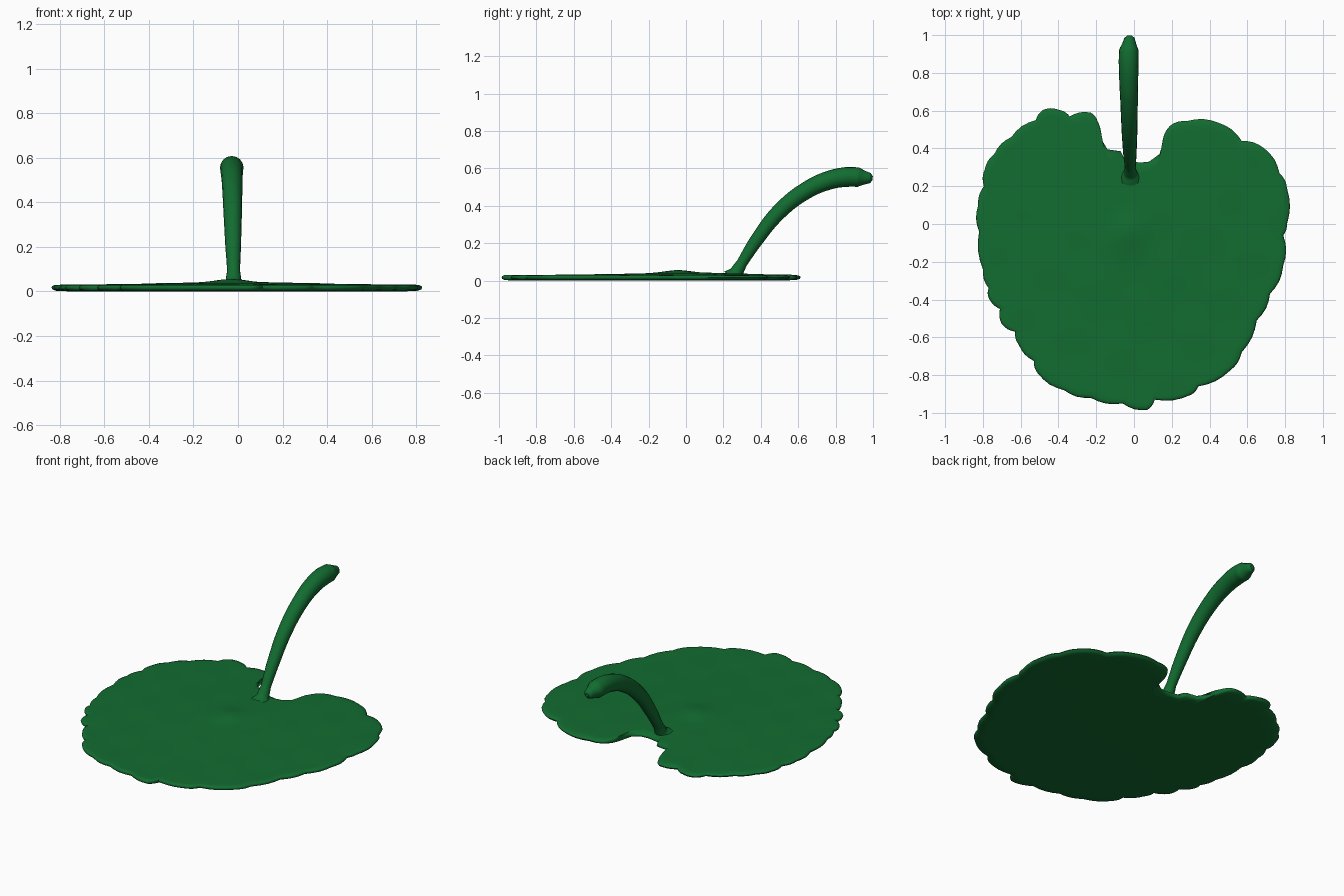
import bpy, bmesh, math
from mathutils import Vector

if "Cube" in bpy.data.objects:
    bpy.data.objects.remove(bpy.data.objects["Cube"])

mat = bpy.data.materials.new("leaf_green")
mat.diffuse_color = (0.006, 0.15, 0.03, 1)
mat.use_nodes = True
mat.node_tree.nodes["Principled BSDF"].inputs["Base Color"].default_value = mat.diffuse_color

# Leaf outline: valleys between the scallops, clockwise from the notch
valleys = [(.15, .42), (.19, .52), (.28, .545), (.45, .535), (.57, .44), (.69, .40),
           (.77, .27), (.81, .19), (.81, 0), (.79, -.06), (.79, -.22), (.72, -.37),
           (.65, -.51), (.57, -.68), (.51, -.775), (.34, -.86), (.30, -.905),
           (.11, -.93), (.07, -.985), (-.06, -.95), (-.23, -.92), (-.37, -.88),
           (-.51, -.79), (-.53, -.725), (-.61, -.64), (-.63, -.57), (-.70, -.53),
           (-.71, -.45), (-.77, -.39), (-.77, -.34), (-.80, -.24), (-.82, -.04),
           (-.825, .10), (-.795, .20), (-.79, .29), (-.74, .37), (-.65, .46),
           (-.52, .55), (-.48, .605), (-.40, .605), (-.34, .57), (-.23, .59),
           (-.195, .55), (-.18, .46)]
notch = [(-.14, .395), (-.07, .385), (-.05, .34), (.03, .325), (.08, .33), (.135, .37)]
outline = []
for a, b in zip(valleys, valleys[1:]):
    a, b = Vector(a), Vector(b)
    d = b - a
    out = Vector((-d.y, d.x)).normalized()
    for i in range(4):
        t = i / 4
        bulge = min(.1 * d.length, .016) * math.sin(math.pi * t)
        outline.append(a + d * t + out * bulge)
outline += [Vector(valleys[-1])] + [Vector(p) for p in notch]


def top_height(x, y):
    """Gentle dome, a small central bump and faint ripples."""
    r = math.hypot(x, y)
    d = math.hypot(x + .03, y + .04)
    return (.029 + .013 * math.exp(-(r / .45) ** 2) + .014 * math.exp(-(d / .09) ** 2)
            + .0012 * math.sin(14 * x + 5 * y) * math.sin(17 * y - 4 * x))


# Leaf blade: concentric rings over the top, round the rim, flat underneath
centre = Vector((0, -.4))
bm = bmesh.new()


def ring(scale, height):
    row = []
    for p in outline:
        q = centre + (p - centre) * scale
        row.append(bm.verts.new((q.x, q.y, height(q.x, q.y))))
    return row


rows = [ring(i / 26, top_height) for i in range(1, 26)]
rows += [ring(.985, lambda x, y: .028), ring(.997, lambda x, y: .023),
         ring(1, lambda x, y: .017), ring(.995, lambda x, y: .009),
         ring(.975, lambda x, y: .003), ring(.9, lambda x, y: 0)]
n = len(outline)
for a, b in zip(rows, rows[1:]):
    for i in range(n):
        j = (i + 1) % n
        bm.faces.new((a[i], a[j], b[j], b[i]))
tip = bm.verts.new((centre.x, centre.y, top_height(*centre)))
base = bm.verts.new((centre.x, centre.y, 0))
for i in range(n):
    j = (i + 1) % n
    bm.faces.new((tip, rows[0][i], rows[0][j]))
    bm.faces.new((base, rows[-1][i], rows[-1][j]))
bmesh.ops.recalc_face_normals(bm, faces=bm.faces)
mesh = bpy.data.meshes.new("leaf_blade")
bm.to_mesh(mesh)
bm.free()
blade = bpy.data.objects.new("leaf_blade", mesh)
bpy.context.collection.objects.link(blade)

# Stem: tapered curve that arches out of the notch; (x, y, z, radius)
path = [(-.02, .255, .018, .06), (-.02, .27, .045, .036), (-.02, .30, .095, .029),
        (-.022, .38, .22, .036), (-.024, .50, .37, .042), (-.026, .64, .48, .046),
        (-.028, .76, .535, .050), (-.028, .86, .554, .053), (-.027, .92, .553, .052),
        (-.025, .955, .55, .037), (-.024, .985, .548, .027), (-.024, .998, .547, .012)]
curve = bpy.data.curves.new("stem", 'CURVE')
curve.dimensions = '3D'
curve.bevel_depth = 1
curve.bevel_resolution = 6
curve.resolution_u = 5
curve.use_fill_caps = True
spline = curve.splines.new('BEZIER')
spline.bezier_points.add(len(path) - 1)
for bp, (x, y, z, r) in zip(spline.bezier_points, path):
    bp.co = (x, y, z)
    bp.radius = r
    bp.handle_left_type = bp.handle_right_type = 'AUTO'
stem = bpy.data.objects.new("stem", curve)
bpy.context.collection.objects.link(stem)
bpy.context.view_layer.objects.active = stem
stem.select_set(True)
bpy.ops.object.convert(target='MESH')
stem = bpy.context.view_layer.objects.active

# Keep the flared stem foot above the underside of the leaf
for v in stem.data.vertices:
    v.co.z = max(v.co.z, .012)

# Shared colour and smooth shading
for ob in (blade, stem):
    ob.data.materials.clear()
    ob.data.materials.append(mat)
    ob.select_set(True)
bpy.ops.object.shade_smooth_by_angle(angle=math.radians(50))
